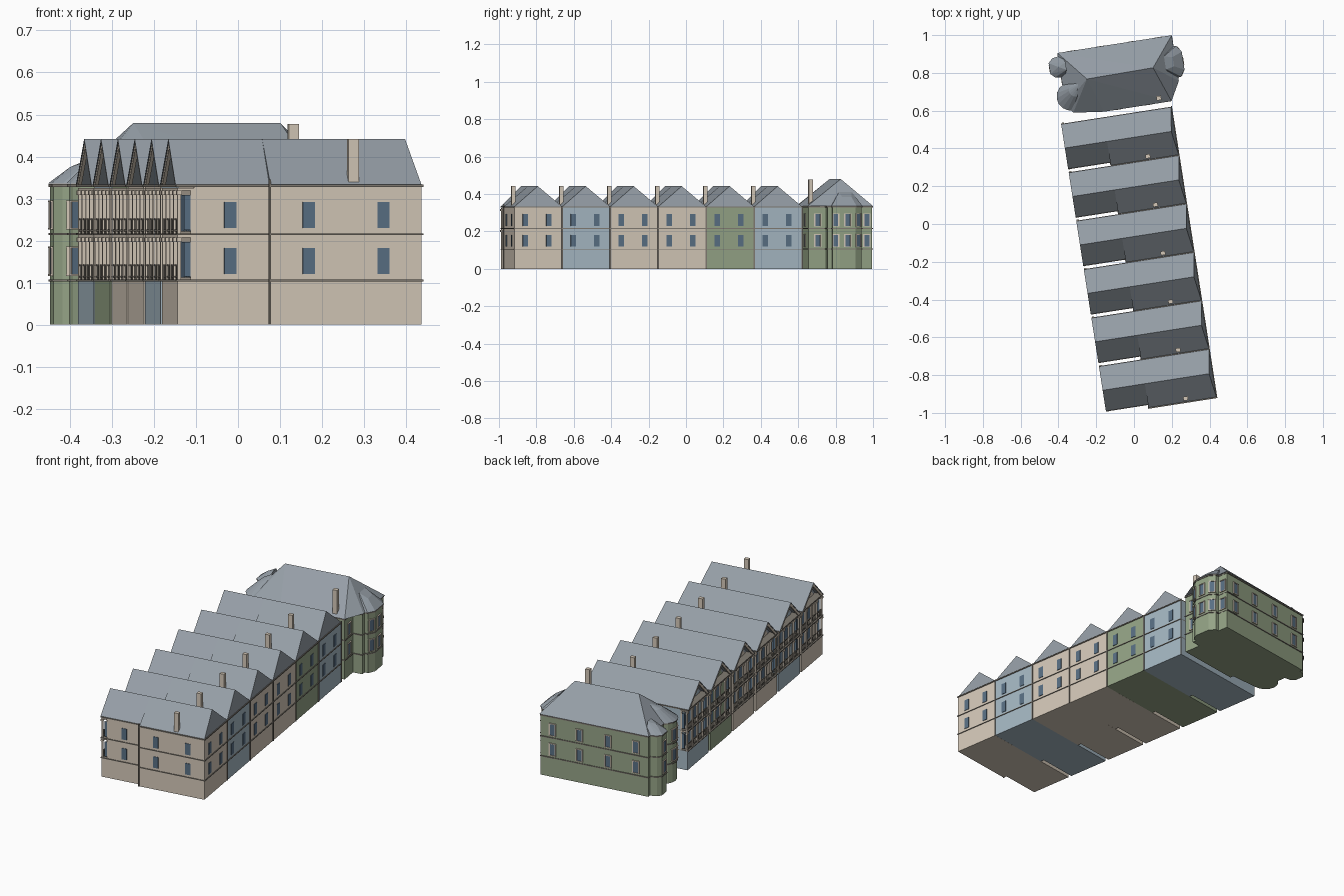
import bpy, bmesh
from math import radians, cos, sin, pi
from mathutils import Matrix, Vector

if "Cube" in bpy.data.objects:
    bpy.data.objects.remove(bpy.data.objects["Cube"])

ANG = radians(8.85)
parts = {}

# materials
def mat(name, *c):
    m = bpy.data.materials.new(name)
    m.diffuse_color = (*c, 1)
    m.use_nodes = True
    m.node_tree.nodes["Principled BSDF"].inputs["Base Color"].default_value = m.diffuse_color
    return m

BEIGE = mat("beige_render", .66, .58, .48)
BLUE = mat("blue_render", .38, .48, .55)
GREEN = mat("green_render", .30, .37, .24)
SLATE = mat("slate", .30, .34, .38)
GLASS = mat("glass", .10, .16, .23)
TRIM = mat("trim", .22, .20, .17)
STONE = mat("stone", .66, .58, .48)


def hull(name, m, M, pts):
    """Convex solid through local points, gathered in one mesh per part."""
    bm = parts.setdefault((name, m), bmesh.new())
    vs = [bm.verts.new(M @ Vector(p)) for p in pts]
    r = bmesh.ops.convex_hull(bm, input=vs)
    dead = {g for g in r["geom_interior"] + r["geom_unused"] if isinstance(g, bmesh.types.BMVert)}
    bmesh.ops.delete(bm, geom=list(dead), context='VERTS')


def box(name, m, M, u0, u1, v0, v1, z0, z1):
    hull(name, m, M, [(u, v, z) for u in (u0, u1) for v in (v0, v1) for z in (z0, z1)])


def prism(name, m, M, poly, z0, z1):
    hull(name, m, M, [(u, v, z) for u, v in poly for z in (z0, z1)])


def grow(poly, d):
    cu = sum(p[0] for p in poly) / len(poly)
    cv = sum(p[1] for p in poly) / len(poly)
    out = []
    for u, v in poly:
        a = Vector((u - cu, v - cv))
        a += a.normalized() * d
        out.append((cu + a.x, cv + a.y))
    return out


def window(M, u, v, deg, surround=False):
    """Two storeys of windows on a wall whose outward direction is deg."""
    W = M @ Matrix.Translation((u, v, 0)) @ Matrix.Rotation(radians(deg), 4, 'Z')
    for z in (.12, .23):
        box("windows", GLASS, W, -.004, .0025, -.0145, .0145, z, z + .062)
        if surround:
            for s in (-1, 1):
                box("window_surrounds", STONE, W, -.004, .005, s * .0165 - .003, s * .0165 + .003, z - .003, z + .065)
            for zz in (z - .004, z + .062):
                box("window_surrounds", STONE, W, -.004, .006, -.02, .02, zz, zz + .004)


BANDS = ((.103, .107), (.213, .217), (.328, .334))
STEP, IN, FRONT, REC = -.364, .02, -.585, -.545
W, RIDGE = .2595, .13


def house(M, colour, end):
    # rear block, front block, ground floor of the front
    box("house_walls", colour, M, STEP, 0, 0, W, 0, .33)
    box("house_walls", colour, M, REC, STEP, IN, W, 0, .33)
    box("house_walls", colour, M, FRONT, REC, IN, W, 0, .105)
    # string courses and loggia slabs
    for a, b in BANDS:
        box("string_courses", TRIM, M, STEP - .002, .004, -.004 if end else 0, W, a, b)
        box("string_courses", TRIM, M, FRONT - .004, STEP, IN - .004, W, a, b)
    for z in (.213, .325):
        box("balcony_slabs", STONE, M, FRONT, REC, IN, W, z - .006, z)
    # loggia posts, rails, braces and glazed bay
    for z0, z1 in ((.107, .207), (.217, .319)):
        for i in range(5):
            v = IN + .004 + i * (W - IN - .008) / 4
            box("balcony_posts", STONE, M, FRONT, FRONT + .008, v - .004, v + .004, z0, z1)
            box("post_brackets", STONE, M, FRONT - .002, FRONT + .010, v - .009, v + .009, z1 - .010, z1)
        for z in (z0 + .005, z0 + .032):
            box("balcony_rails", TRIM, M, FRONT + .002, FRONT + .006, IN, W, z, z + .004)
        for i in range(20):
            v = IN + .008 + i * .0117
            box("balusters", TRIM, M, FRONT + .003, FRONT + .005, v, v + .002, z0, z0 + .034)
        for va in (.075, .155):
            box("loggia_glazing", GLASS, M, REC - .003, REC, va, va + .05, z0 + .005, z1 - .01)
        for s in (IN + .001, W - .003):
            box("loggia_glazing", GLASS, M, REC - .024, REC - .008, s, s + .002, z0 + .008, z1 - .01)
            box("balcony_posts", STONE, M, REC - .008, REC, s - .001, s + .003, z0, z1)
    # roof: hipped rear, gabled front
    hull("house_roofs", SLATE, M, [(0, 0, .332), (0, W, .332), (STEP, 0, .332), (STEP, W, .332),
                                   (-.02, RIDGE, .442), (STEP, RIDGE, .442)])
    hull("house_roofs", SLATE, M, [(u, v, z) for u in (STEP, REC)
                                   for v, z in ((IN - .003, .332), (W, .332), (RIDGE, .442))])
    # overhanging verge with barge boards, gable wall and window
    for v in (IN - .003, W):
        d = Vector((RIDGE - v, .11)).normalized()
        n = Vector((abs(d.y), 0)).x
        for nm, m, ua, ub, t in (("house_roofs", SLATE, FRONT - .005, REC, .006),
                                 ("barge_boards", STONE, FRONT - .003, FRONT + .005, .022)):
            off = 0 if m == SLATE else -.001
            hull(nm, m, M, [(u, a, z) for u in (ua, ub) for a, z in (
                (v, .332 + off), (RIDGE, .442 + off), (RIDGE, .442 - t), (v + (RIDGE - v) * t / .11, .332))])
    hull("gable_walls", colour, M, [(u, v, z) for u in (REC - .003, REC)
                                    for v, z in ((.045, .332), (.22, .332), (RIDGE, .425))])
    box("gable_windows", GLASS, M, REC - .006, REC, RIDGE - .022, RIDGE + .022, .338, .375)
    # windows, rain pipe, chimney
    for v in (.06, .187):
        window(M, 0, v, 0)
    if end:
        for u in (-.092, -.272):
            window(M, u, 0, -90)
        window(M, -.458, IN, -90)
        box("rain_pipe", TRIM, M, STEP - .004, STEP + .001, -.004, .003, 0, .345)
    box("rain_pipe", TRIM, M, -.001, .004, W - .003, W + .003, 0, .335)
    box("chimneys", STONE, M, -.175, -.15, .009, .03, .32, .442)


# terrace of six houses stepping along the row
R = Matrix.Rotation(ANG, 4, 'Z')
START, SHIFT = Vector((.437, -.918, 0)), Vector((-.04, .2565, 0))
for i, c in enumerate((BEIGE, BLUE, BEIGE, BEIGE, GREEN, BLUE)):
    house(Matrix.Translation(START + SHIFT * i) @ R, c, i == 0)

# corner building at the far end
M = Matrix.Translation((.20, .62, 0)) @ R
TC, TR = (-.52, .137), .068
turret = [(TC[0] + TR * cos(k * pi / 8), TC[1] + TR * sin(k * pi / 8)) for k in range(16)]
blocks = [
    [(-.358, .035), (0, .035), (0, .37), (-.358, .37)],
    [(-.55, .055), (-.358, .055), (-.358, .37), (-.55, .37)],
    [(-.02, .13), (.053, .13), (.053, .37), (-.02, .37)],
    [(.04, .155), (.072, .155), (.094, .19), (.094, .275), (.072, .31), (.04, .31)],
    [(-.54, .245), (-.585, .255), (-.604, .275), (-.604, .325), (-.585, .345), (-.54, .355)],
    turret]
blocks[1][0] = (-.52, .069)
blocks[1].append((-.55, .1))
for p in blocks:
    prism("corner_walls", GREEN, M, p, 0, .335)
    for a, b in BANDS:
        prism("corner_string_courses", TRIM, M, grow(p, .005), a, b + .001)

# main hipped roof, bay roofs, turret roof
base = [(-.358, .03), (.003, .03), (.058, .13), (.058, .375), (-.555, .375), (-.555, .1), (-.52, .05)]
hull("corner_roof", SLATE, M, [(u, v, .336) for u, v in base] + [(-.421, .215, .48), (-.066, .22, .48)])
for p, tip in ((blocks[3], [(.0, .2, .41), (.0, .27, .41), (.045, .21, .385), (.045, .26, .385)]),
               (blocks[4], [(-.52, .28, .39), (-.52, .32, .39), (-.56, .3, .375)])):
    hull("bay_roofs", SLATE, M, [(u, v, .336) for u, v in grow(p, .006)] + tip)
hull("turret_roof", SLATE, M, [(u, v, .336) for u, v in grow(turret, .007)] +
     [(TC[0] + .03 + .035 * (u - TC[0]) / TR, TC[1] + .03 + .035 * (v - TC[1]) / TR, .40) for u, v in turret] +
     [(-.45, .2, .435)])
box("chimneys", STONE, M, -.073, -.048, .045, .068, .34, .478)

# corner building windows
for u in (-.48, -.325, -.165, -.015):
    window(M, u, .37, 90, True)
for u in (-.28, -.12):
    window(M, u, .035, -90, True)
for u, v, d in ((0, .085, 0), (.094, .2325, 0), (.083, .1725, -30), (.083, .2925, 30),
                (.053, .342, 0), (-.604, .3, 180), (-.55, .225, 180)):
    window(M, u, v, d, True)
for k in (168.75, 213.75, 258.75):
    a = radians(k)
    window(M, TC[0] + .067 * cos(a), TC[1] + .067 * sin(a), k, True)

# turn the gathered parts into objects
tags = {BEIGE: "beige_", BLUE: "blue_", GREEN: "green_"}
for (name, m), bm in parts.items():
    bmesh.ops.recalc_face_normals(bm, faces=bm.faces)
    bmesh.ops.dissolve_limit(bm, angle_limit=radians(.5), verts=bm.verts, edges=bm.edges)
    full = tags.get(m, "") + name
    me = bpy.data.meshes.new(full)
    bm.to_mesh(me)
    bm.free()
    me.materials.append(m)
    bpy.context.collection.objects.link(bpy.data.objects.new(full, me))
